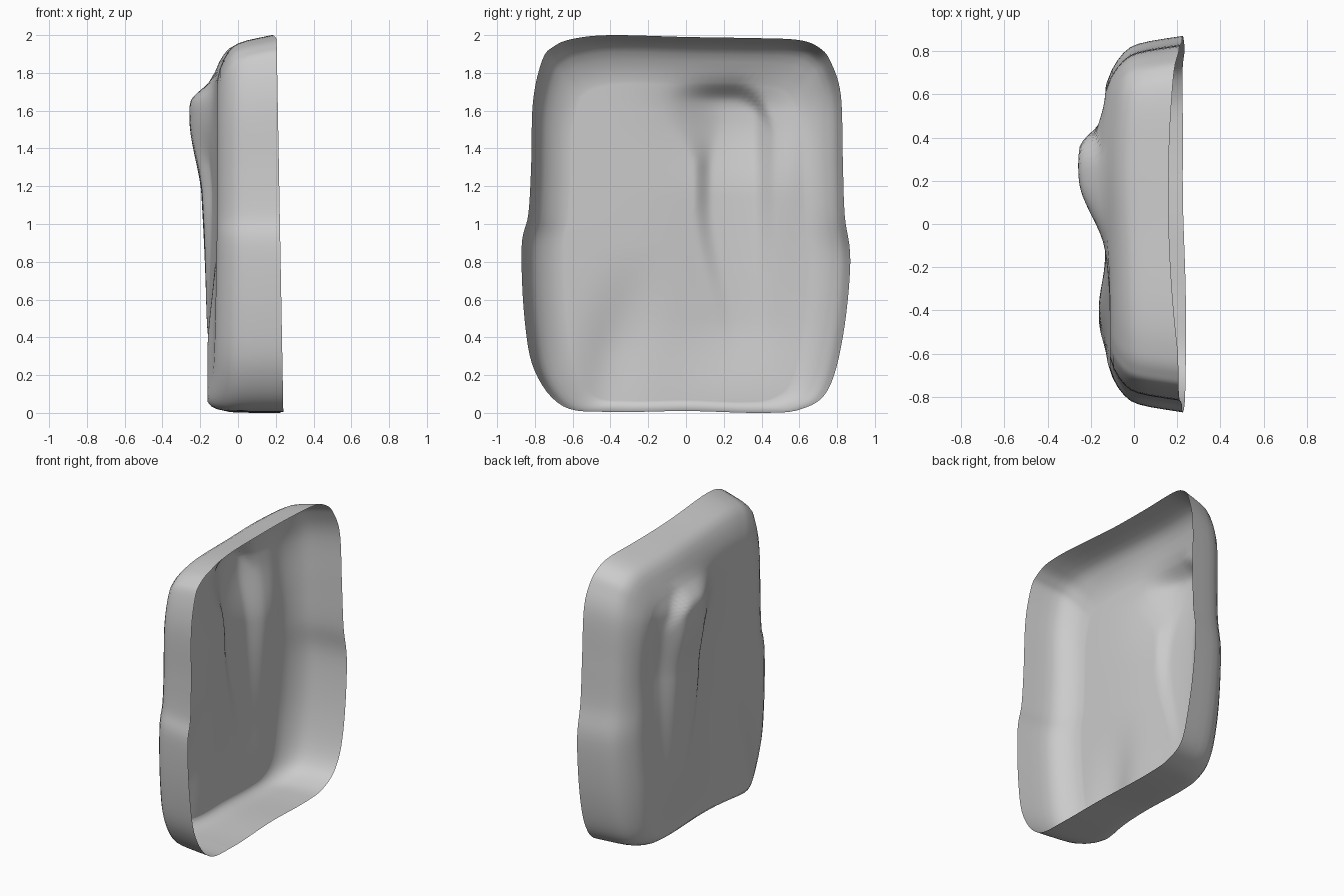
import bpy, bmesh, math

if "Cube" in bpy.data.objects:
    bpy.data.objects.remove(bpy.data.objects["Cube"])

# Outline of the slab rim in (y, z)
OUTLINE = [(0, 1.99), (-0.4, 2.0), (-0.6, 1.98), (-0.7, 1.94), (-0.76, 1.87), (-0.81, 1.65),
           (-0.82, 1.3), (-0.835, 1.05), (-0.87, 0.88), (-0.855, 0.5), (-0.8, 0.22),
           (-0.65, 0.035), (-0.4, 0.005), (0, 0.01), (0.4, 0.0), (0.61, 0.02), (0.75, 0.12),
           (0.83, 0.4), (0.87, 0.8), (0.84, 1.05), (0.83, 1.35), (0.82, 1.68),
           (0.77, 1.85), (0.71, 1.93), (0.59, 1.975), (0.3, 1.985)]
STEPS = 6
# Wall profile: (scale of outline, share of the way from rim to back)
WALL = [(1.0, 0.0), (0.985, 0.25), (0.972, 0.45), (0.958, 0.6), (0.94, 0.71),
        (0.91, 0.8), (0.87, 0.88), (0.82, 0.95), (0.76, 1.0)]
INNER = 40


def smooth(a, b, t):
    t = max(0.0, min(1.0, (t - a) / (b - a)))
    return t * t * (3 - 2 * t)


def bell(t, centre, width):
    return math.exp(-((t - centre) / width) ** 2)


def spline(points):
    """Closed Catmull-Rom curve through the points."""
    n, out = len(points), []
    for i in range(n):
        p = [points[(i + k) % n] for k in (-1, 0, 1, 2)]
        for s in range(STEPS):
            t = s / STEPS
            out.append(tuple(
                0.5 * (2 * b + (c - a) * t + (2 * a - 5 * b + 4 * c - d) * t * t
                       + (3 * b - a - 3 * c + d) * t ** 3)
                for a, b, c, d in zip(*p)))
    return out


def rim_x(y, z):
    """Uneven open edge."""
    dip = 0.045 * smooth(1.75, 1.95, z) * max(0, 1 - ((y - 0.15) / 0.75) ** 2)
    return 0.24 - 0.018 * z - dip - 0.015 * bell(z, 0.03, 0.15) * smooth(-0.4, 0.2, y)


def back_x(y, z):
    """Worn back face: base, low bulge, broad swell and a raised ridge."""
    x = -0.11 - 0.012 * (1 - smooth(0.2, 1.2, z))
    x -= 0.04 * bell(y, -0.45 + 0.2 * z, 0.15) * (1 - smooth(0.3, 0.9, z))
    # broad swell under the ridge
    swell = 0.04 * smooth(0.05, 0.5, z) + 0.045 * smooth(1.15, 1.55, z)
    swell -= 0.06 * smooth(1.6, 1.82, z)
    x -= swell * bell(y, 0.27, 0.35 if y < 0.27 else 0.32)
    # ridge with a rounded head, left side opening out near the top
    open_left = smooth(1.3, 1.6, z)
    shift = 0.14 * (1 - smooth(0.3, 1.1, z))
    left = smooth(0.04 - 0.16 * open_left + shift, 0.14 + 0.06 * open_left + shift, y)
    right = 1 - smooth(0.35, 0.48, y)
    head = 1.76 - 5 * max(0, y - 0.26) ** 2
    top = 1 - smooth(head - 0.11, head + 0.01, z)
    amount = 0.06 * smooth(0.3, 1.7, z) + 0.004
    x -= amount * left * right * top * smooth(0.2, 0.6, z)
    # hollow beside the ridge
    x += 0.02 * bell(y, 0.54, 0.09) * bell(z, 1.3, 0.35)
    return x


def add_shell(name):
    """Concentric rings from the open rim, round the wall, to the middle of the back."""
    rings = WALL + [(WALL[-1][0] * (1 - k / INNER), 1.0) for k in range(1, INNER)]
    outline = spline(OUTLINE)
    n = len(outline)
    bm = bmesh.new()
    loops = []
    for s, w in rings:
        loop = []
        for y0, z0 in outline:
            # the bottom wall stays fuller than the top
            fullness = 2.1 if z0 < 1 else 1.0
            y = y0 * s
            z = 1 + (z0 - 1) * (1 - (1 - s) ** fullness)
            x = rim_x(y0, z0) * (1 - w) + back_x(y, z) * w
            loop.append(bm.verts.new((x, y, z)))
        loops.append(loop)
    for a, b in zip(loops, loops[1:]):
        for i in range(n):
            j = (i + 1) % n
            bm.faces.new((a[i], b[i], b[j], a[j]))
    middle = bm.verts.new((back_x(0, 1), 0, 1))
    for i in range(n):
        bm.faces.new((loops[-1][i], middle, loops[-1][(i + 1) % n]))
    # outward normals: the back faces -x
    bm.normal_update()
    if middle.normal.x > 0:
        bmesh.ops.reverse_faces(bm, faces=bm.faces)
    mesh = bpy.data.meshes.new(name)
    bm.to_mesh(mesh)
    bm.free()
    obj = bpy.data.objects.new(name, mesh)
    bpy.context.collection.objects.link(obj)
    for poly in mesh.polygons:
        poly.use_smooth = True
    return obj


add_shell("rock_slab_shell")
